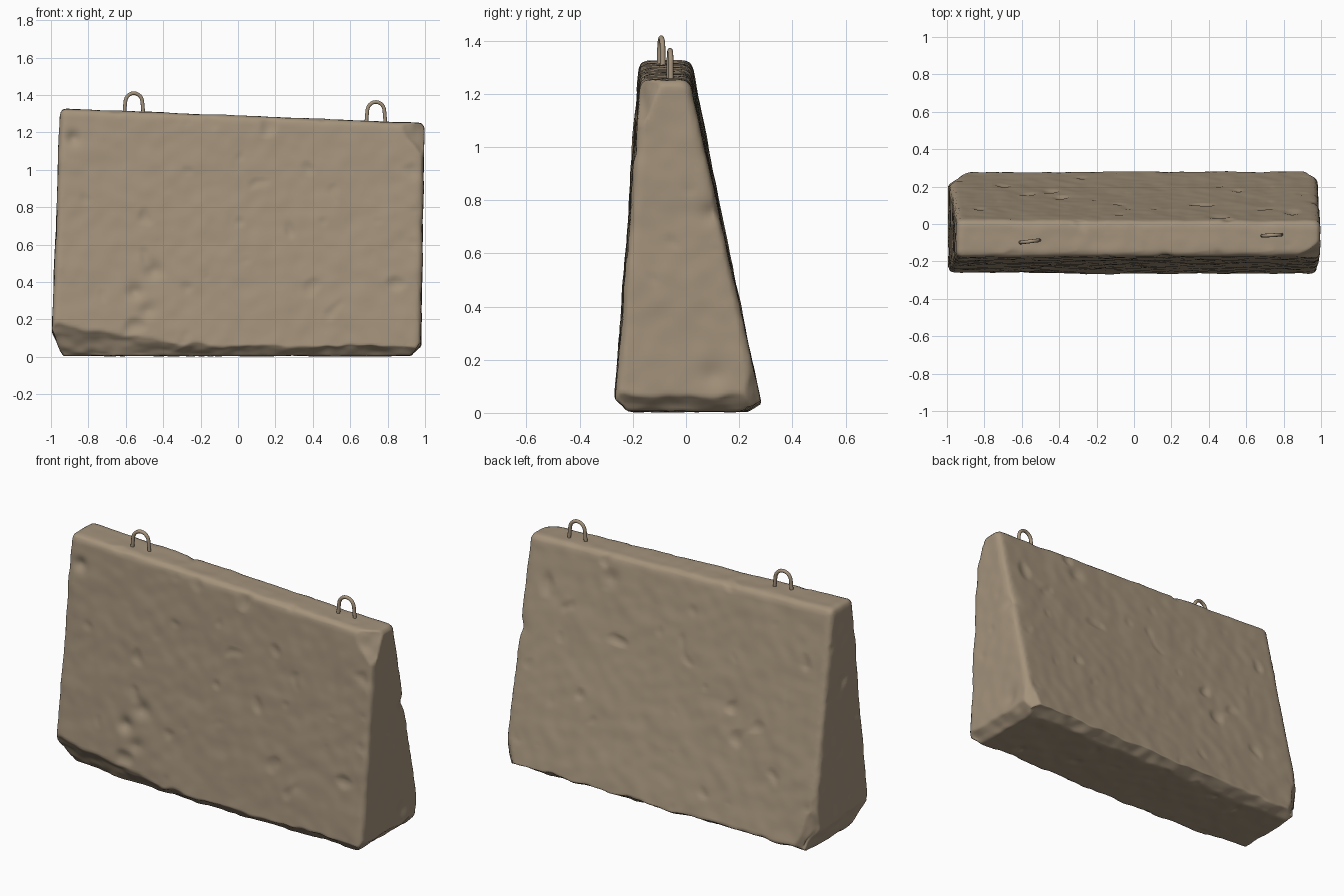
import bpy, bmesh, math
from mathutils import Vector, noise

if "Cube" in bpy.data.objects:
    bpy.data.objects.remove(bpy.data.objects["Cube"])

concrete = bpy.data.materials.new("weathered concrete")
concrete.diffuse_color = (0.37, 0.29, 0.20, 1)
concrete.use_nodes = True
concrete.node_tree.nodes["Principled BSDF"].inputs["Base Color"].default_value = concrete.diffuse_color


def activate(obj):
    bpy.ops.object.select_all(action='DESELECT')
    obj.select_set(True)
    bpy.context.view_layer.objects.active = obj


# Tapered barrier block: an end section at each side, joined as a hull
sections = [
    [(-1.0, -0.272, 0.005), (-1.0, 0.285, 0.005), (-0.95, 0.02, 1.328), (-0.95, -0.177, 1.328)],
    [(0.977, -0.27, 0.005), (0.977, 0.29, 0.005), (0.997, 0.012, 1.25), (0.997, -0.17, 1.25)],
]
bm = bmesh.new()
for section in sections:
    for co in section:
        bm.verts.new(co)
bmesh.ops.convex_hull(bm, input=bm.verts[:])
bmesh.ops.dissolve_limit(bm, angle_limit=0.05, verts=bm.verts[:], edges=bm.edges[:])
bmesh.ops.bevel(bm, geom=bm.edges[:], offset=0.03, segments=3, profile=0.5,
                affect='EDGES', clamp_overlap=True)
bmesh.ops.recalc_face_normals(bm, faces=bm.faces[:])
mesh = bpy.data.meshes.new("barrier_block")
bm.to_mesh(mesh)
bm.free()
block = bpy.data.objects.new("barrier_block", mesh)
bpy.context.collection.objects.link(block)
activate(block)
remesh = block.modifiers.new("dense", 'REMESH')
remesh.mode = 'VOXEL'
remesh.voxel_size = 0.014
bpy.ops.object.modifier_apply(modifier="dense")

# Broken edges and corners: point on plane, outward direction
chips = [
    ((-1.0, -0.26, 0.19), (-0.085, -0.8, -0.5)),
    ((0.0, -0.265, 0.06), (0.0, -0.7, -0.7)),
    ((-1.0, 0.0, 0.15), (-0.9, 0.0, -0.42)),
    ((0.95, 0.25, 0.1), (0.75, 0.66, -0.1)),
    ((-0.95, 0.235, 0.1), (-0.57, 0.82, 0.0)),
    ((0.0, 0.28, 0.045), (0.0, 0.53, -0.85)),
    ((0.96, 0.0, 0.05), (0.7, 0.0, -0.7)),
    ((0.95, -0.13, 1.23), (0.55, -0.75, 0.35)),
]
chips = [(Vector(p), Vector(n).normalized()) for p, n in chips]

# Dents: centre, radius, depth
dents = [
    ((-0.88, -0.185, 1.17), 0.055, 0.022),
    ((-0.45, -0.245, 0.46), 0.07, 0.018),
    ((-0.55, -0.25, 0.35), 0.06, 0.022),
    ((-0.48, -0.25, 0.25), 0.06, 0.012),
    ((0.99, 0.10, 0.75), 0.06, 0.015),
    ((0.98, 0.10, 0.14), 0.07, 0.012),
    ((0.45, 0.04, 1.15), 0.07, 0.012),
]

# Weathering of the block surface
mesh = block.data
normals = [v.normal.copy() for v in mesh.vertices]
for v, n in zip(mesh.vertices, normals):
    co = v.co.copy()
    rough = 0.004 * noise.noise(co * 5) + 0.003 * noise.noise(co * 14)
    pit = max(0.0, noise.noise(co * 9 + Vector((7, 3, 1))) - 0.45) * 0.03
    new = co + n * (rough - pit)
    for centre, radius, depth in dents:
        d = (co - Vector(centre)).length / radius
        if d < 1.6:
            new -= n * depth * math.exp(-2.5 * d * d)
    for p, cn in chips:
        wave = 0.014 * noise.noise(co * 6 + cn) + 0.007 * noise.noise(co * 15 + cn)
        over = (new - p).dot(cn) - wave
        if over > 0:
            new -= cn * over
    new.z = max(new.z, 0.0)
    new.x = max(-1.0, min(1.0, new.x))
    v.co = new
mesh.materials.clear()
mesh.materials.append(concrete)
for poly in mesh.polygons:
    poly.material_index = 0
activate(block)
bpy.ops.object.shade_smooth()


# Lifting loops: bent bars set into the top
def lifting_loop(name, x, y, base, top, turn):
    curve = bpy.data.curves.new(name, 'CURVE')
    curve.dimensions = '3D'
    curve.bevel_depth = 0.010
    curve.bevel_resolution = 3
    curve.use_fill_caps = True
    h = top - base - 0.010
    arch = [(0.046 * math.cos(math.radians(a)), h - 0.05 + 0.05 * math.sin(math.radians(a)))
            for a in range(0, 181, 15)]
    path = [(0.054, -0.04)] + arch + [(-0.054, -0.04)]
    spline = curve.splines.new('POLY')
    spline.points.add(len(path) - 1)
    for pt, (u, w) in zip(spline.points, path):
        pt.co = (u, 0, w, 1)
    obj = bpy.data.objects.new(name, curve)
    bpy.context.collection.objects.link(obj)
    obj.location = (x, y, base)
    obj.rotation_euler.z = turn
    activate(obj)
    bpy.ops.object.convert(target='MESH')
    obj = bpy.context.view_layer.objects.active
    obj.data.materials.clear()
    obj.data.materials.append(concrete)
    bpy.ops.object.shade_smooth_by_angle(angle=math.radians(50))


lifting_loop("left_lifting_loop", -0.557, -0.093, 1.31, 1.42, 0.12)
lifting_loop("right_lifting_loop", 0.737, -0.06, 1.26, 1.373, 0.06)
